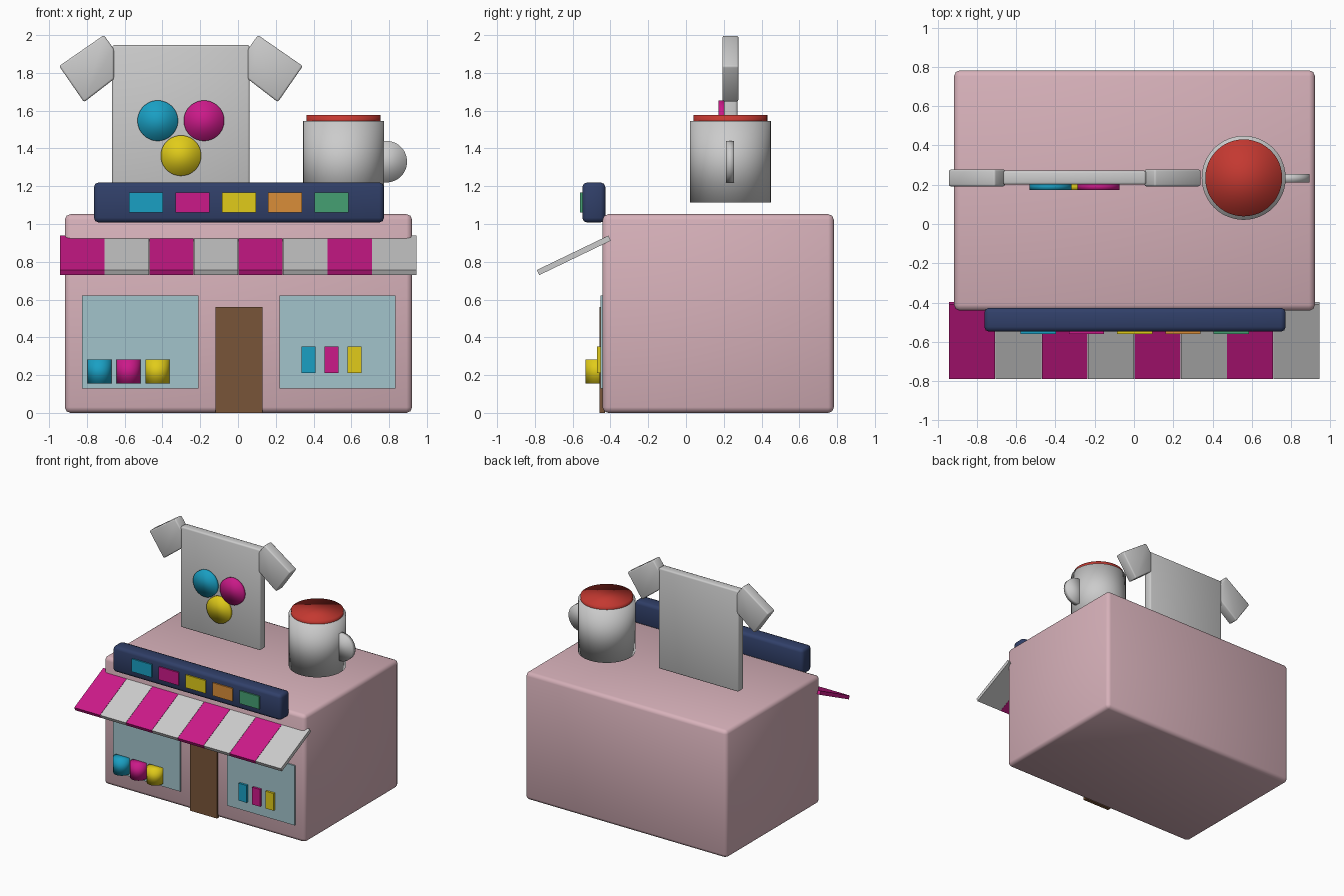
import bpy, bmesh, math

if "Cube" in bpy.data.objects:
    bpy.data.objects.remove(bpy.data.objects["Cube"])

COLORS = {
    "pink": (0.68, 0.44, 0.49), "navy": (0.03, 0.05, 0.14), "cyan": (0.01, 0.35, 0.55),
    "magenta": (0.60, 0.01, 0.25), "yellow": (0.75, 0.60, 0.01), "orange": (0.70, 0.27, 0.04),
    "green": (0.06, 0.35, 0.17), "glass": (0.36, 0.55, 0.60), "brown": (0.19, 0.09, 0.04),
    "red": (0.55, 0.04, 0.03),
}
mats = {}
for key, rgb in COLORS.items():
    mats[key] = bpy.data.materials.new(key)
    mats[key].diffuse_color = (*rgb, 1)


def finish(ob, name, color=None, bevel=0, smooth=False):
    ob.name = name
    if color:
        ob.data.materials.append(mats[color])
    if bevel:
        mod = ob.modifiers.new("Bevel", 'BEVEL')
        mod.width, mod.segments = bevel, 2
    for p in ob.data.polygons:
        p.use_smooth = smooth
    return ob


def box(name, x, y, z, color=None, bevel=0):
    """Box from (min, max) ranges on each axis."""
    bpy.ops.mesh.primitive_cube_add(size=1, location=[sum(r) / 2 for r in (x, y, z)])
    ob = bpy.context.object
    for v in ob.data.vertices:
        for i, r in enumerate((x, y, z)):
            v.co[i] *= r[1] - r[0]
    return finish(ob, name, color, bevel, bevel > 0)


def disc(name, center, radius, depth, color=None, facing_front=False, sides=48):
    bpy.ops.mesh.primitive_cylinder_add(vertices=sides, radius=radius, depth=depth, location=center,
                                        rotation=(math.pi / 2 if facing_front else 0, 0, 0))
    return finish(bpy.context.object, name, color, smooth=True)


def prism(name, outline, y0, y1, bevel):
    """Extrude an x-z outline along y."""
    bm = bmesh.new()
    face = bm.faces.new([bm.verts.new((x, y0, z)) for x, z in outline])
    top = bmesh.ops.extrude_face_region(bm, geom=[face])["geom"]
    bmesh.ops.translate(bm, vec=(0, y1 - y0, 0),
                        verts=[g for g in top if isinstance(g, bmesh.types.BMVert)])
    bmesh.ops.recalc_face_normals(bm, faces=bm.faces)
    me = bpy.data.meshes.new(name)
    bm.to_mesh(me)
    bm.free()
    ob = bpy.data.objects.new(name, me)
    bpy.context.collection.objects.link(ob)
    return finish(ob, name, None, bevel, True)


# shop body, door and windows
box("shop_body", (-0.917, 0.922), (-0.442, 0.783), (0, 1.052), "pink", 0.03)
box("door", (-0.119, 0.129), (-0.458, -0.43), (0, 0.56), "brown")
box("window_left", (-0.826, -0.21), (-0.453, -0.43), (0.13, 0.622), "glass")
box("window_right", (0.219, 0.833), (-0.453, -0.43), (0.13, 0.622), "glass")

# goods on show in the windows
for i, color in enumerate(("cyan", "magenta", "yellow")):
    disc(f"display_cup_{i + 1}", (-0.733 + i * 0.153, -0.469, 0.22), 0.064, 0.127, color, sides=32)
    x = 0.372 + i * 0.123
    box(f"display_card_{i + 1}", (x - 0.037, x + 0.037), (-0.471, -0.45), (0.21, 0.352), color)

# striped sloping awning
pitch, tilt = 0.2361, math.atan2(0.182, 0.378)
for i in range(8):
    x = -0.942 + i * pitch
    stripe = box(f"awning_stripe_{i + 1}", (x, x + pitch - 0.002), (-0.804, -0.384), (0.819, 0.849),
                 None if i % 2 else "magenta")
    stripe.rotation_euler.x = tilt

# sign board with colour swatches
box("sign_board", (-0.763, 0.773), (-0.549, -0.427), (1.008, 1.22), "navy", 0.025)
for i, color in enumerate(("cyan", "magenta", "yellow", "orange", "green")):
    x = -0.488 + i * 0.246
    box(f"sign_swatch_{i + 1}", (x - 0.09, x + 0.09), (-0.56, -0.54), (1.062, 1.168), color)

# rooftop shirt with mirrored sleeves and three printed dots
mid = -0.302
box("shirt_body", (-0.667, 0.062), (0.2, 0.272), (1.115, 1.947), None, 0.012)
sleeve = [(-0.947, 1.836), (-0.71, 2.0), (-0.657, 1.926), (-0.657, 1.767), (-0.815, 1.645)]
prism("sleeve_left", sleeve, 0.192, 0.278, 0.01)
prism("sleeve_right", [(2 * mid - x, z) for x, z in sleeve], 0.192, 0.278, 0.01)
for color, x, z in (("cyan", -0.425, 1.547), ("magenta", -0.18, 1.547), ("yellow", mid, 1.362)):
    disc(f"shirt_dot_{color}", (x, 0.191, z), 0.107, 0.036, color, True)

# rooftop mug with drink and handle
disc("mug", (0.559, 0.235, 1.33), 0.214, 0.43)
disc("mug_drink", (0.559, 0.235, 1.546), 0.196, 0.06, "red")
disc("mug_handle", (0.785, 0.233, 1.33), 0.11, 0.042, None, True)

for m in bpy.data.materials:
    if m.users and not m.is_grease_pencil:
        m.use_nodes = True
        m.node_tree.nodes["Principled BSDF"].inputs["Base Color"].default_value = m.diffuse_color
